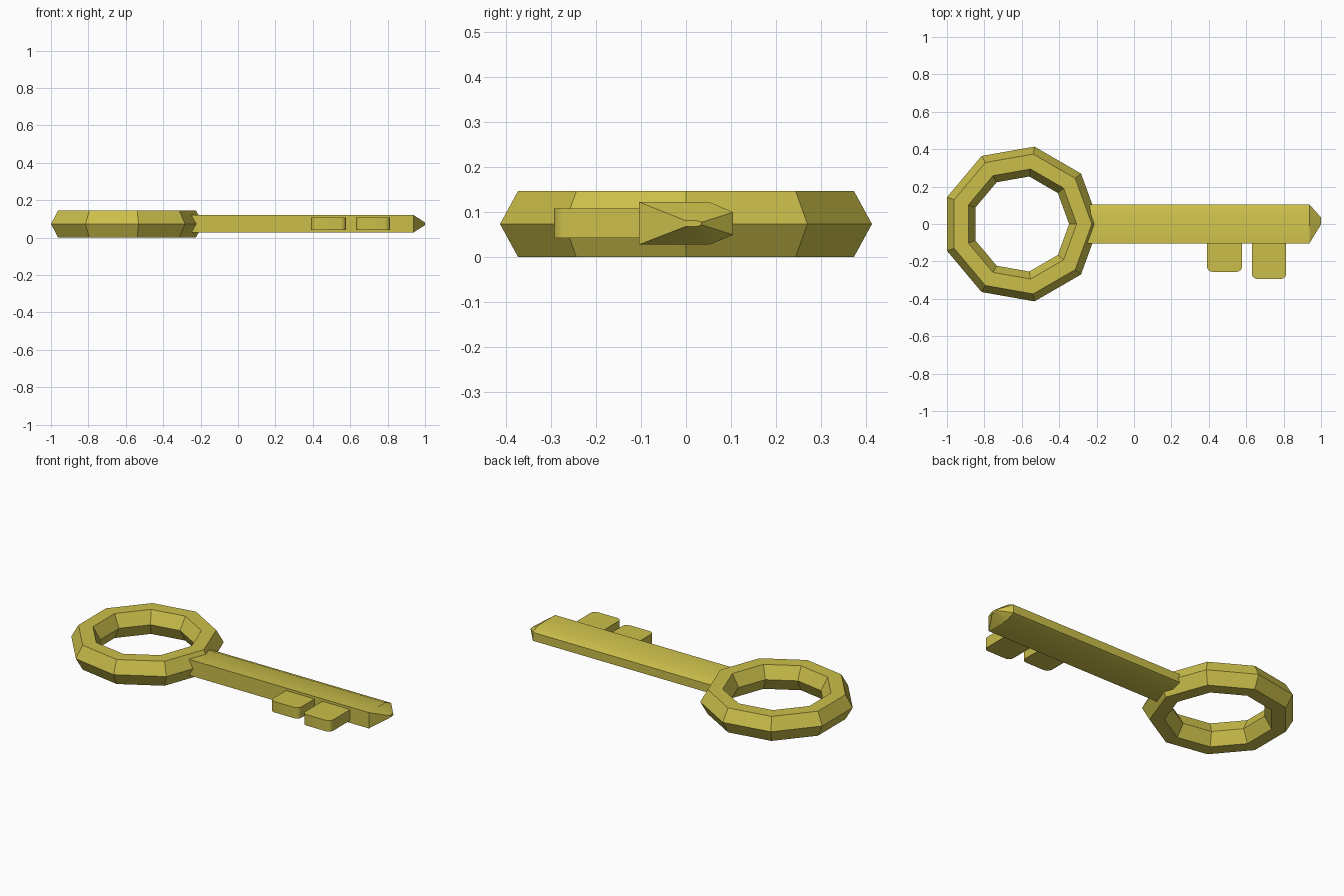
import bpy, bmesh
from math import cos, sin, pi, radians

if "Cube" in bpy.data.objects:
    bpy.data.objects.remove(bpy.data.objects["Cube"])

gold = bpy.data.materials.new("gold")
gold.diffuse_color = (0.6, 0.52, 0.07, 1)
gold.use_nodes = True
gold.node_tree.nodes["Principled BSDF"].inputs["Base Color"].default_value = gold.diffuse_color


def make(name, loops, closed=False, smooth=False):
    """Skin a list of equal-length vertex loops; cap the ends unless closed."""
    bm = bmesh.new()
    rows = [[bm.verts.new(p) for p in loop] for loop in loops]
    n = len(rows[0])
    pairs = list(zip(rows, rows[1:]))
    if closed:
        pairs.append((rows[-1], rows[0]))
    else:
        bm.faces.new(rows[0])
        bm.faces.new(rows[-1])
    for a, b in pairs:
        for i in range(n):
            j = (i + 1) % n
            bm.faces.new((a[i], a[j], b[j], b[i]))
    bmesh.ops.recalc_face_normals(bm, faces=bm.faces)
    mesh = bpy.data.meshes.new(name)
    bm.to_mesh(mesh)
    bm.free()
    mesh.materials.append(gold)
    ob = bpy.data.objects.new(name, mesh)
    bpy.context.collection.objects.link(ob)
    if smooth:
        bpy.ops.object.select_all(action='DESELECT')
        bpy.context.view_layer.objects.active = ob
        ob.select_set(True)
        bpy.ops.object.shade_smooth_by_angle(angle=radians(30))
    return ob


# Bow: nine-sided ring with a hexagonal section
CX, MAJOR, MINOR_R, MINOR_Z, MID = -0.605, 0.339, 0.081, 0.0843, 0.073
ring = []
for k in range(9):
    a = 2 * pi * k / 9
    loop = []
    for s in range(6):
        b = pi * s / 3
        r = MAJOR + MINOR_R * cos(b)
        loop.append((CX + r * cos(a), r * sin(a), MID + MINOR_Z * sin(b)))
    ring.append(loop)
make("bow_ring", ring, closed=True)

# Shaft: flat on the toothed side, chamfered on the other, tapering to a tip
section = [(-0.105, 0.027), (0.052, 0.027), (0.105, 0.049),
           (0.105, 0.099), (0.052, 0.122), (-0.105, 0.122)]
tip = [(-0.002, 0.067), (0.022, 0.067), (0.035, 0.071),
       (0.035, 0.077), (0.022, 0.081), (-0.002, 0.081)]
make("shaft", [[(x, y, z) for y, z in sec]
               for x, sec in ((-0.3, section), (0.937, section), (1.0, tip))],
     smooth=True)


# Teeth: plates with rounded outer corners
def tooth(name, x0, x1, y_end, r=0.03, seg=4):
    outline = [(x1, -0.06), (x0, -0.06)]
    for cx, start in ((x0 + r, pi), (x1 - r, 1.5 * pi)):
        for i in range(seg + 1):
            a = start + i * pi / 2 / seg
            outline.append((cx + r * cos(a), y_end + r + r * sin(a)))
    make(name, [[(x, y, z) for x, y in outline] for z in (0.042, 0.107)],
         smooth=True)


tooth("inner_tooth", 0.39, 0.578, -0.256)
tooth("outer_tooth", 0.63, 0.814, -0.294)
